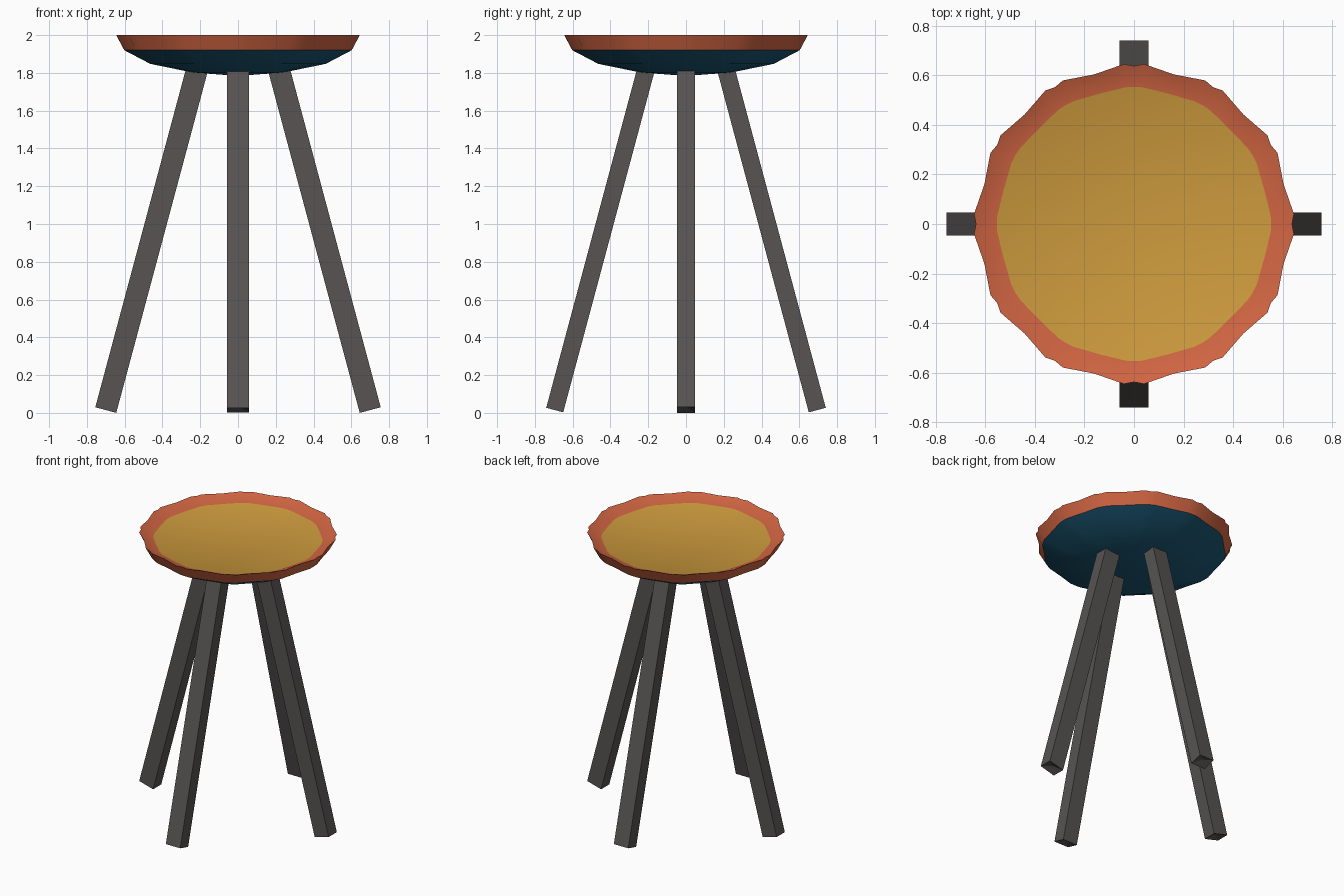
import bpy, bmesh, math
from mathutils import Matrix, Vector

if "Cube" in bpy.data.objects:
    bpy.data.objects.remove(bpy.data.objects["Cube"])


def material(name, rgb):
    m = bpy.data.materials.new(name)
    m.diffuse_color = (*rgb, 1)
    m.use_nodes = True
    m.node_tree.nodes["Principled BSDF"].inputs["Base Color"].default_value = m.diffuse_color
    return m


YELLOW = material("mustard yellow", (0.61, 0.325, 0.047))
ORANGE = material("burnt orange", (0.64, 0.13, 0.055))
BLUE = material("deep blue", (0.012, 0.105, 0.19))
GREY = material("dark grey", (0.095, 0.088, 0.085))


def finish(name, bm, mats):
    bmesh.ops.recalc_face_normals(bm, faces=bm.faces)
    me = bpy.data.meshes.new(name)
    bm.to_mesh(me)
    bm.free()
    for m in mats:
        me.materials.append(m)
    ob = bpy.data.objects.new(name, me)
    bpy.context.collection.objects.link(ob)
    return ob


def ring(bm, z, corner, near, mid):
    """Twelve-sided ring with small notches at the corners."""
    verts = []
    for k in range(12):
        for deg, r in ((0, corner), (3.6, near), (15, mid), (26.4, near)):
            a = math.radians(30 * k + deg)
            verts.append(bm.verts.new((r * math.cos(a), r * math.sin(a), z)))
    return verts


# Seat: shallow dish, orange rim, blue underside, yellow sunken top
bm = bmesh.new()
rings = [
    ring(bm, 1.962, 0.553, 0.552, 0.543),   # edge of the yellow top
    ring(bm, 2.000, 0.637, 0.646, 0.624),   # notched rim
    ring(bm, 1.920, 0.602, 0.602, 0.588),   # colour change
    ring(bm, 1.848, 0.465, 0.465, 0.455),
    ring(bm, 1.802, 0.240, 0.240, 0.235),
]
mats = [1, 1, 2, 2]
for (lo, hi), mi in zip(zip(rings, rings[1:]), mats):
    for i in range(len(lo)):
        j = (i + 1) % len(lo)
        bm.faces.new((lo[i], lo[j], hi[j], hi[i])).material_index = mi
bm.faces.new(rings[0]).material_index = 0
tip = bm.verts.new((0, 0, 1.784))
last = rings[-1]
for i in range(len(last)):
    bm.faces.new((last[i], last[(i + 1) % len(last)], tip)).material_index = 2
seat = finish("seat", bm, [YELLOW, ORANGE, BLUE])
bpy.context.view_layer.objects.active = seat
seat.select_set(True)
bpy.ops.object.shade_smooth_by_angle(angle=math.radians(32))


# Legs: square bars splayed 15 degrees, with slightly hollowed feet
def leg(name, dx, dy):
    bm = bmesh.new()
    bmesh.ops.create_cube(bm, size=1)
    length = 1.90
    bmesh.ops.transform(bm, verts=bm.verts, matrix=Matrix.Diagonal((0.115, 0.093, length, 1))
                        @ Matrix.Translation((0, 0, 0.5)))
    bm.faces.ensure_lookup_table()
    foot = min(bm.faces, key=lambda f: f.calc_center_median().z)
    centre = bmesh.ops.poke(bm, faces=[foot])["verts"][0]
    centre.co.z += 0.02
    tilt = math.radians(15)
    axis = Vector((dy, -dx, 0))
    bm.transform(Matrix.Translation((0.70 * dx, 0.695 * dy, 0.015))
                 @ Matrix.Rotation(tilt, 4, axis))
    return finish(name, bm, [GREY])


for name, dx, dy in (("right_leg", 1, 0), ("left_leg", -1, 0),
                     ("back_leg", 0, 1), ("front_leg", 0, -1)):
    leg(name, dx, dy)
